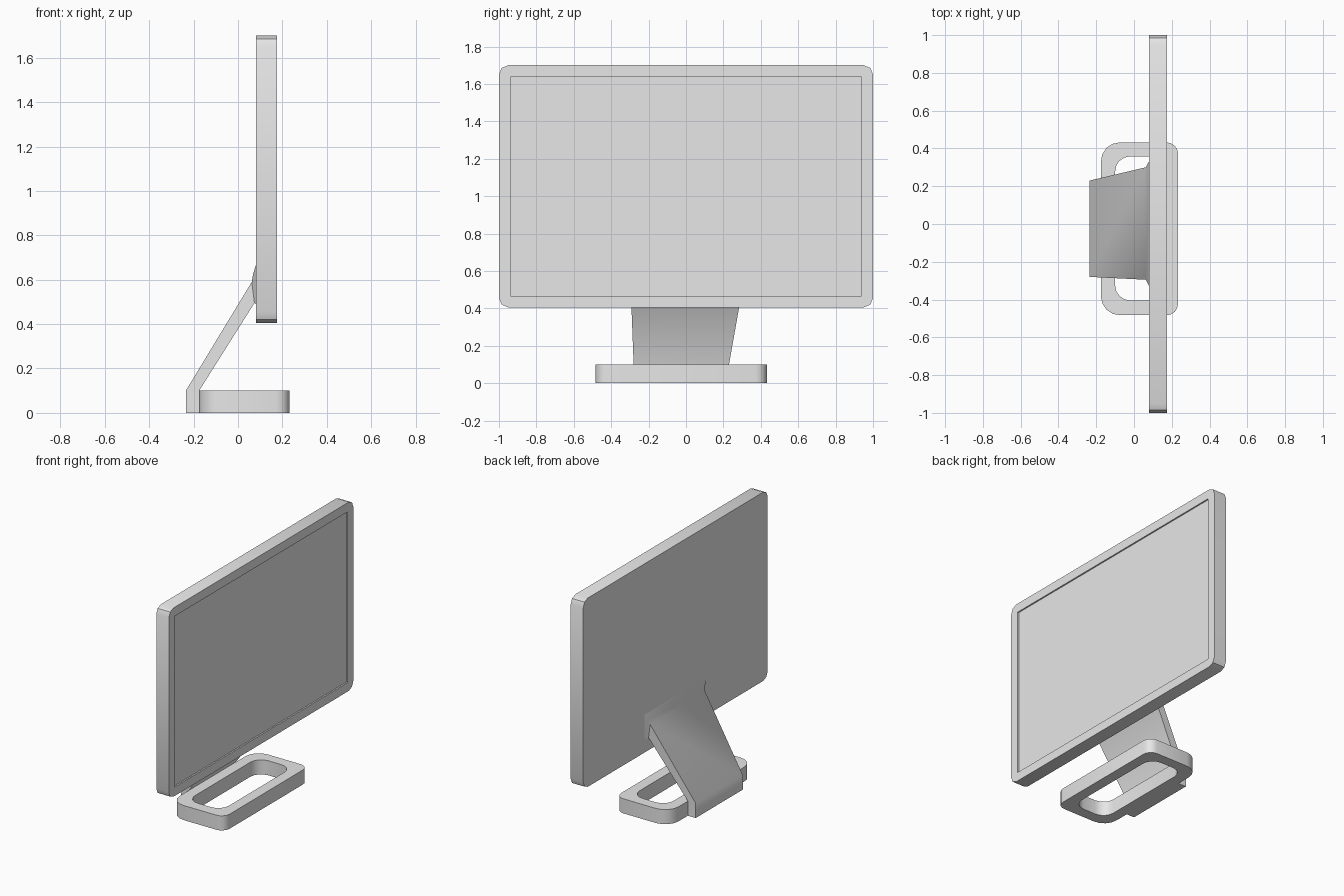
import bpy, bmesh, math
from mathutils import Vector

cube = bpy.data.objects.get("Cube")
if cube:
    bpy.data.objects.remove(cube, do_unlink=True)

grey = bpy.data.materials.new("light grey")
grey.use_nodes = True
grey.diffuse_color = (0.8, 0.8, 0.8, 1)
grey.node_tree.nodes["Principled BSDF"].inputs["Base Color"].default_value = (0.8, 0.8, 0.8, 1)


def rounded(a0, a1, b0, b1, radii, segs):
    """Rounded rectangle; radii run from the (a1, b1) corner anticlockwise."""
    corners = [(a1, b1), (a0, b1), (a0, b0), (a1, b0)]
    signs = [(1, 1), (-1, 1), (-1, -1), (1, -1)]
    pts = []
    for i, ((a, b), (sa, sb), r) in enumerate(zip(corners, signs, radii)):
        for k in range(segs + 1):
            t = math.pi / 2 * (i + k / segs)
            pts.append((a - sa * r + r * math.cos(t), b - sb * r + r * math.sin(t)))
    return pts


def loft(name, loops, closed=False, angle=30):
    """Skin a list of equal-length loops, capped unless closed on itself."""
    bm = bmesh.new()
    rings = [[bm.verts.new(Vector(p)) for p in loop] for loop in loops]
    n = len(rings[0])
    pairs = list(zip(rings, rings[1:]))
    if closed:
        pairs.append((rings[-1], rings[0]))
    else:
        bm.faces.new(rings[0][::-1])
        bm.faces.new(rings[-1])
    for lo, hi in pairs:
        for i in range(n):
            j = (i + 1) % n
            bm.faces.new((lo[i], lo[j], hi[j], hi[i]))
    bmesh.ops.remove_doubles(bm, verts=bm.verts, dist=0.0005)
    bmesh.ops.recalc_face_normals(bm, faces=bm.faces)
    mesh = bpy.data.meshes.new(name)
    bm.to_mesh(mesh)
    bm.free()
    mesh.materials.append(grey)
    ob = bpy.data.objects.new(name, mesh)
    bpy.context.collection.objects.link(ob)
    bpy.ops.object.select_all(action='DESELECT')
    ob.select_set(True)
    bpy.context.view_layer.objects.active = ob
    bpy.ops.object.shade_smooth_by_angle(angle=math.radians(angle))
    return ob


# Display panel with a shallow recessed screen on the +x side
BACK, FRONT, DEPTH = 0.08, 0.175, 0.01
outline = rounded(-1, 1, 0.405, 1.70, [0.05] * 4, 2)
screen = rounded(-0.938, 0.938, 0.467, 1.638, [0] * 4, 2)
loft("display_panel", [
    [(BACK, y, z) for y, z in outline],
    [(FRONT, y, z) for y, z in outline],
    [(FRONT, y, z) for y, z in screen],
    [(FRONT - DEPTH, y, z) for y, z in screen],
])

# Open ring base
outer = rounded(-0.175, 0.233, -0.483, 0.432, [0.06, 0.1, 0.1, 0.06], 4)
inner = rounded(-0.1, 0.158, -0.405, 0.358, [0.08] * 4, 4)
loft("base_ring", [
    [(x, y, z) for x, y in loop]
    for loop, z in ((outer, 0), (outer, 0.1), (inner, 0.1), (inner, 0))
], closed=True)

# Leaning stand: (outer x, outer z, inner x, inner z, y low, y high)
sections = [
    (-0.235, 0, -0.175, 0, -0.28, 0.23),
    (-0.235, 0.1, -0.175, 0.1, -0.28, 0.23),
    (0.062, 0.59, 0.074, 0.495, -0.295, 0.3),
    (0.068, 0.625, 0.077, 0.493, -0.305, 0.31),
    (0.081, 0.668, 0.081, 0.49, -0.33, 0.335),
]
loft("stand_arm", [
    [(ox, lo, oz), (ox, hi, oz), (ix, hi, iz), (ix, lo, iz)]
    for ox, oz, ix, iz, lo, hi in sections
], angle=35)
